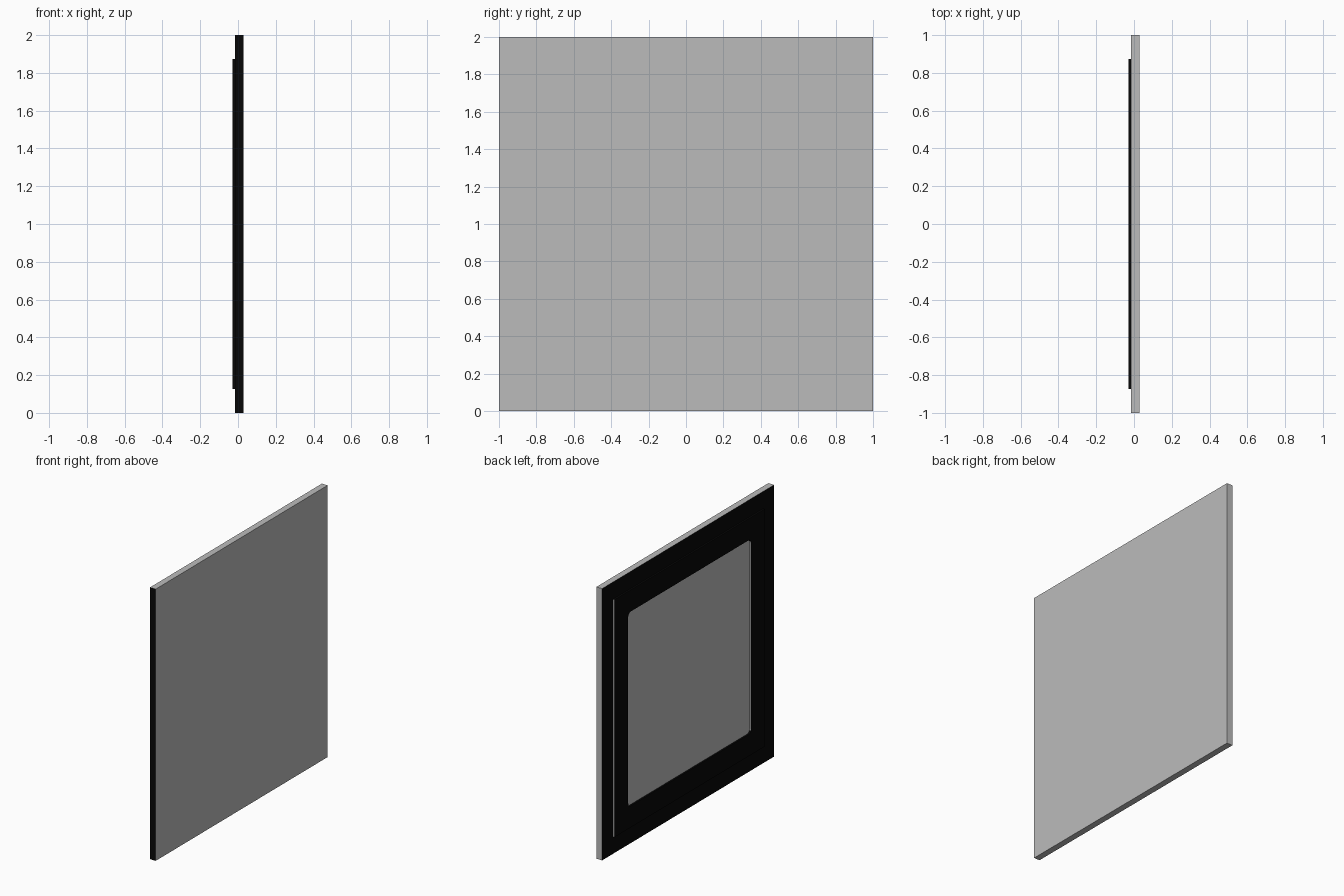
import bpy, bmesh, math
from mathutils import Matrix

if "Cube" in bpy.data.objects:
    bpy.data.objects.remove(bpy.data.objects["Cube"])


def material(name, v):
    m = bpy.data.materials.new(name)
    m.diffuse_color = (v, v, v, 1)
    m.use_nodes = True
    m.node_tree.nodes["Principled BSDF"].inputs["Base Color"].default_value = m.diffuse_color
    return m


GREY = material("mid_grey", 0.5)
BLACK = material("black", 0.0022)

X_BACK, X_STEP, X_FRONT = 0.03, -0.017, -0.03


def finish(bm, name):
    me = bpy.data.meshes.new(name)
    bm.to_mesh(me)
    bm.free()
    me.materials.append(GREY)
    me.materials.append(BLACK)
    ob = bpy.data.objects.new(name, me)
    bpy.context.collection.objects.link(ob)
    return ob


# Main square slab: black border on the -x face and black -y edge
bm = bmesh.new()
bmesh.ops.create_cube(bm, size=1, matrix=Matrix.Translation(
    ((X_BACK + X_STEP) / 2, 0, 1)) @ Matrix.Diagonal((X_BACK - X_STEP, 2, 2, 1)))
bm.normal_update()
for f in bm.faces:
    f.material_index = int(f.normal.y < -0.9)
panel_face = [f for f in bm.faces if f.normal.x < -0.9]
border = bmesh.ops.inset_individual(bm, faces=panel_face, thickness=0.22)["faces"]
for f in bm.faces:
    if f.normal.x < -0.9:
        # everything outside the opening is black
        f.material_index = int(max(abs(v.co.y) for v in f.verts) > 0.9)
finish(bm, "panel_slab")


# Raised frame with a rounded opening, drawn as a filled outline
def rounded_square(half, r, steps):
    pts = []
    for q in range(4):
        a0 = q * math.pi / 2
        cx = (half - r) * (1 if q in (0, 3) else -1)
        cy = (half - r) * (1 if q in (0, 1) else -1)
        for i in range(steps + 1):
            a = a0 + i * math.pi / 2 / steps
            pts.append((cx + r * math.cos(a), cy + r * math.sin(a)))
    return pts


cu = bpy.data.curves.new("frame_outline", "CURVE")
cu.dimensions = "2D"
cu.fill_mode = "BOTH"
cu.extrude = (X_STEP - X_FRONT) / 2
h = 0.874
for pts in ([(h, h), (-h, h), (-h, -h), (h, -h)], rounded_square(0.715, 0.03, 4)):
    s = cu.splines.new("POLY")
    s.points.add(len(pts) - 1)
    for p, (x, y) in zip(s.points, pts):
        p.co = (x, y, 0, 1)
    s.use_cyclic_u = True
tmp = bpy.data.objects.new("frame_outline", cu)
bpy.context.collection.objects.link(tmp)
dg = bpy.context.evaluated_depsgraph_get()
src = bpy.data.meshes.new_from_object(tmp.evaluated_get(dg))
bm = bmesh.new()
bm.from_mesh(src)
bpy.data.objects.remove(tmp)
bpy.data.meshes.remove(src)

# Stand the outline up in the y-z plane
bm.transform(Matrix(((0, 0, 1, (X_STEP + X_FRONT) / 2),
                     (1, 0, 0, 0), (0, 1, 0, 1), (0, 0, 0, 1))))
bmesh.ops.remove_doubles(bm, verts=bm.verts, dist=1e-5)
bmesh.ops.recalc_face_normals(bm, faces=bm.faces)
bm.normal_update()
for f in bm.faces:
    f.smooth = False
    # only the sides facing +y are grey
    f.material_index = int(f.normal.y < 0.95)
finish(bm, "raised_frame")
